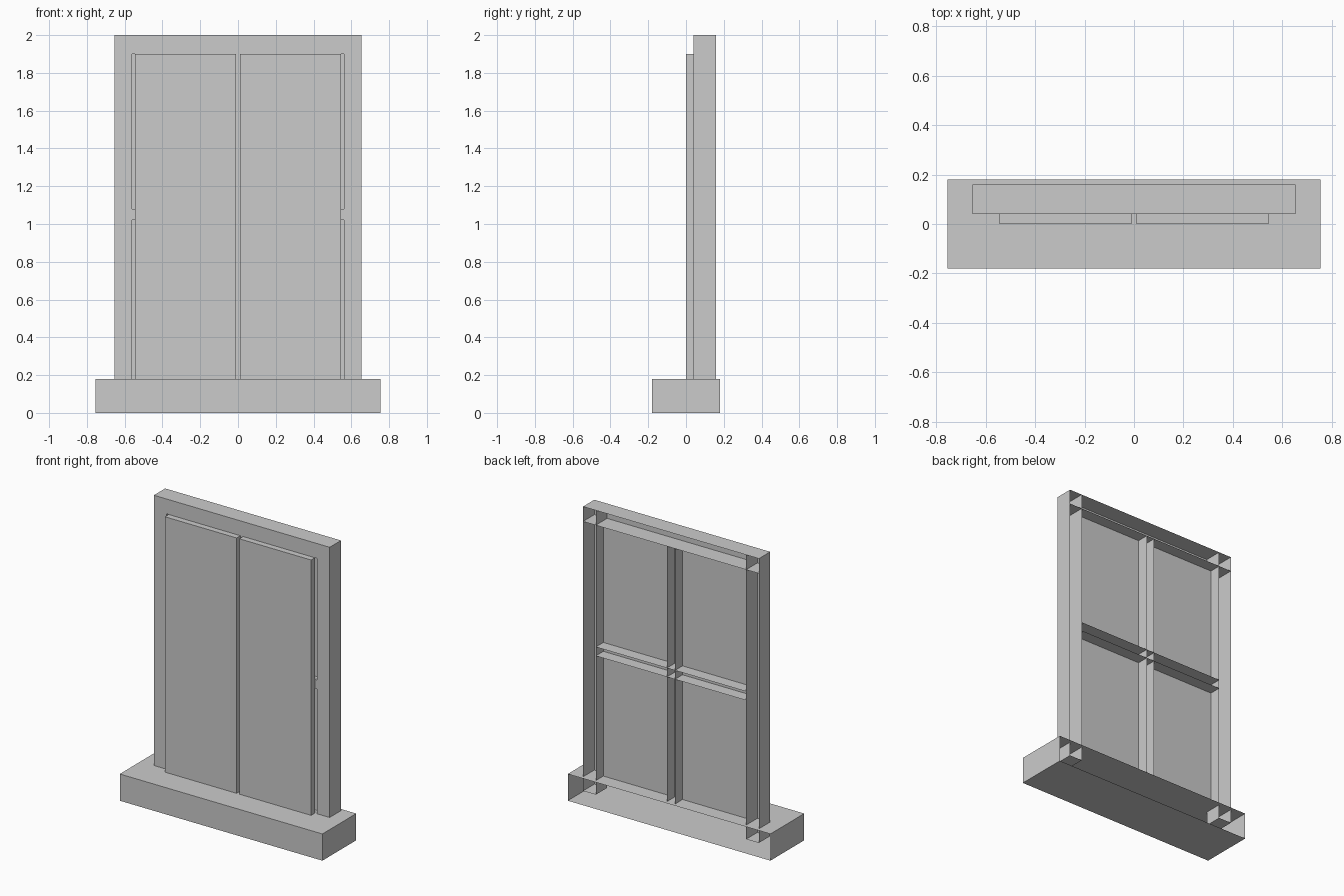
import bpy, bmesh
from mathutils import Vector

if "Cube" in bpy.data.objects:
    bpy.data.objects.remove(bpy.data.objects["Cube"])


def box(name, x, y, z, open_sides=()):
    """Box from (min, max) ranges; open_sides lists the outward normals left open."""
    bm = bmesh.new()
    bmesh.ops.create_cube(bm, size=1)
    for v in bm.verts:
        v.co = Vector([(r[0] + r[1]) / 2 + c * (r[1] - r[0])
                       for r, c in zip((x, y, z), v.co)])
    bm.normal_update()
    gone = [f for f in bm.faces
            if any(f.normal.dot(Vector(n)) > 0.9 for n in open_sides)]
    bmesh.ops.delete(bm, geom=gone, context='FACES')
    me = bpy.data.meshes.new(name)
    bm.to_mesh(me)
    bm.free()
    ob = bpy.data.objects.new(name, me)
    bpy.context.collection.objects.link(ob)
    return ob


BACK, TOP, BOTTOM = (0, 1, 0), (0, 0, 1), (0, 0, -1)
LEFT, RIGHT = (-1, 0, 0), (1, 0, 0)
DEPTH = (0.04, 0.16)      # frame, open towards the wall
SILL_TOP = 0.18

# Sill, open at the back
box("sill", (-0.755, 0.755), (-0.18, 0.18), (0, SILL_TOP), [BACK])

# Frame: head rail, side posts running down into the sill, central bars
box("head_rail", (-0.655, 0.655), DEPTH, (1.9, 2.0), [BACK])
box("middle_post", (-0.03, 0.03), DEPTH, (SILL_TOP, 1.9), [BACK, TOP, BOTTOM])
box("middle_rail", (-0.56, 0.56), DEPTH, (1.02, 1.08), [BACK, LEFT, RIGHT])

# Pane filling the opening
pane = box("pane", (-0.56, 0.56), (0.08, 0.09), (SILL_TOP, 1.9),
           [BACK, TOP, BOTTOM, LEFT, RIGHT])

# Mirrored side posts and closed shutters
for side, s in (("left", -1), ("right", 1)):
    def span(a, b):
        return tuple(sorted((s * a, s * b)))
    box(side + "_post", span(0.56, 0.655), DEPTH, (0.085, 2.0), [BACK, TOP])
    box(side + "_shutter", span(0.01, 0.545), (0.0, 0.04), (SILL_TOP, 1.9))
